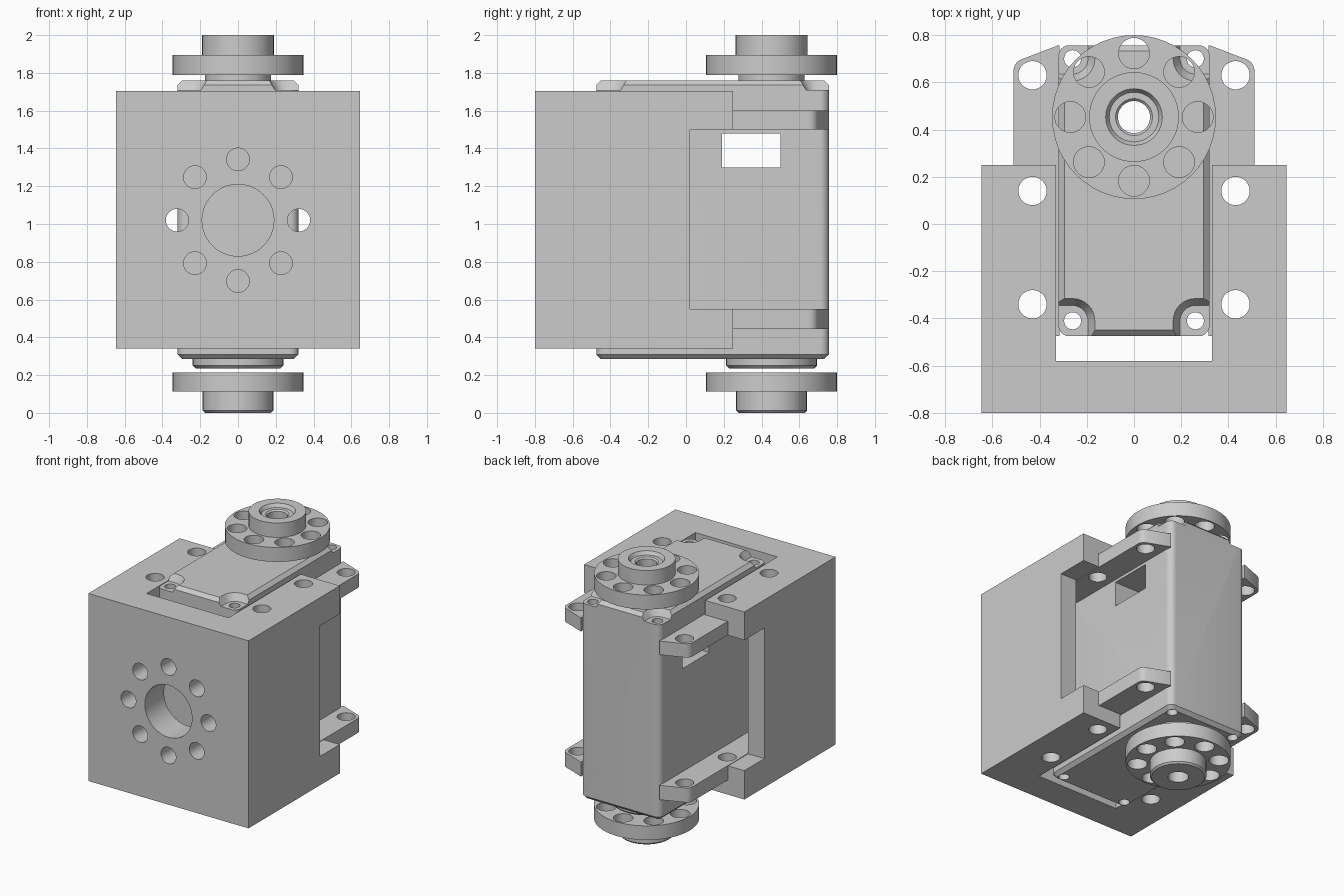
import bpy, bmesh, math

if "Cube" in bpy.data.objects:
    bpy.data.objects.remove(bpy.data.objects["Cube"], do_unlink=True)

grey = bpy.data.materials.new("plain_grey")
grey.use_nodes = True
grey.diffuse_color = (0.6, 0.6, 0.6, 1)
grey.node_tree.nodes["Principled BSDF"].inputs["Base Color"].default_value = (0.6, 0.6, 0.6, 1)

AXIS_Y = 0.453      # output shaft position
SIDES = 48


def finish(name, bm):
    bm.normal_update()
    bmesh.ops.recalc_face_normals(bm, faces=bm.faces)
    if bm.calc_volume(signed=True) < 0:
        bmesh.ops.reverse_faces(bm, faces=bm.faces)
    mesh = bpy.data.meshes.new(name)
    bm.to_mesh(mesh)
    bm.free()
    mesh.materials.append(grey)
    obj = bpy.data.objects.new(name, mesh)
    bpy.context.collection.objects.link(obj)
    return obj


def box_mesh(x0, x1, y0, y1, z0, z1):
    bm = bmesh.new()
    bmesh.ops.create_cube(bm, size=1)
    for v in bm.verts:
        v.co = ((x0, x1)[v.co.x > 0], (y0, y1)[v.co.y > 0], (z0, z1)[v.co.z > 0])
    bm.normal_update()
    return bm


def box(name, *bounds):
    return finish(name, box_mesh(*bounds))


def rod(x, y, r, z0, z1, along_y=False):
    """Round cutter along z, or along y with (x, y) read as (x, z)."""
    bm = bmesh.new()
    bmesh.ops.create_cone(bm, cap_ends=True, segments=SIDES, radius1=r, radius2=r, depth=z1 - z0)
    bmesh.ops.translate(bm, verts=bm.verts, vec=(0, 0, (z0 + z1) / 2))
    for v in bm.verts:
        a, b, c = v.co
        v.co = (a + x, c, b + y) if along_y else (a + x, b + y, c)
    return finish("cutter", bm)


def cut(obj, cutters):
    for c in cutters:
        mod = obj.modifiers.new("cut", "BOOLEAN")
        mod.operation = "DIFFERENCE"
        mod.solver = "EXACT"
        mod.object = c
    bpy.context.view_layer.update()
    deps = bpy.context.evaluated_depsgraph_get()
    mesh = bpy.data.meshes.new_from_object(obj.evaluated_get(deps))
    obj.modifiers.clear()
    obj.data = mesh
    for c in cutters:
        bpy.data.objects.remove(c, do_unlink=True)


def prism(name, outline, z0, z1):
    bm = bmesh.new()
    face = bm.faces.new([bm.verts.new((x, y, z0)) for x, y in outline])
    top = bmesh.ops.extrude_face_region(bm, geom=[face])["geom"]
    bmesh.ops.translate(bm, verts=[g for g in top if isinstance(g, bmesh.types.BMVert)], vec=(0, 0, z1 - z0))
    return finish(name, bm)


def lathe(name, profile):
    """Spin a closed (radius, z) outline around the shaft axis."""
    bm = bmesh.new()
    verts = [bm.verts.new((r, AXIS_Y, z)) for r, z in profile]
    edges = [bm.edges.new((a, b)) for a, b in zip(verts, verts[1:] + verts[:1])]
    bmesh.ops.spin(bm, geom=verts + edges, cent=(0, AXIS_Y, 0), axis=(0, 0, 1),
                   angle=math.tau, steps=SIDES, use_merge=True)
    bmesh.ops.remove_doubles(bm, verts=bm.verts, dist=0.0001)
    return finish(name, bm)


def ring_points(count, radius):
    return [(radius * math.sin(i * math.tau / count), radius * math.cos(i * math.tau / count))
            for i in range(count)]


# Mounting block: stepped cavity, side notches, screw and pattern holes
block = box("mounting_block", -0.645, 0.645, -0.8, 0.25, 0.34, 1.705)
cutters = [box("cutter", -0.33, 0.33, -0.58, 1, 0, 2),
           box("cutter", -0.515, 0.515, -0.58, 1, 0.445, 1.6),
           box("cutter", -1, 1, 0.02, 1, 0.55, 1.5),
           rod(0, 1.02, 0.19, -1, -0.5, True)]
cutters += [rod(x, 1.02 + z, 0.06, -1, -0.5, True) for x, z in ring_points(8, 0.322)]
cutters += [rod(s * 0.43, y, 0.06, 0, 2) for s in (-1, 1) for y in (0.14, -0.34)]
cut(block, cutters)

# Servo case: rounded uprights, then chamfered rims
bm = box_mesh(-0.32, 0.32, -0.475, 0.757, 0.285, 1.76)
uprights = [e for e in bm.edges if abs(e.verts[0].co.z - e.verts[1].co.z) > 1]
bmesh.ops.bevel(bm, geom=uprights, offset=0.045, segments=6, profile=0.5, affect="EDGES")
rims = [e for e in bm.edges if abs(e.verts[0].co.z - e.verts[1].co.z) < 0.001]
bmesh.ops.bevel(bm, geom=rims, offset=0.025, segments=1, affect="EDGES")
case = finish("servo_case", bm)


def corner_pocket(sx, y, sy):
    """Flared rounded pocket that opens out past one top corner."""
    bm = bmesh.new()
    for dx, dy in ((0, 0), (0.3, 0), (0, 0.3), (0.3, 0.3)):
        for r, z in ((0.065, 1.71), (0.1, 1.77)):
            for px, py in ring_points(32, r):
                bm.verts.new((sx * (0.26 + dx) + px, y + sy * dy + py, z))
    bmesh.ops.convex_hull(bm, input=bm.verts)
    bmesh.ops.delete(bm, geom=[v for v in bm.verts if not v.link_faces], context="VERTS")
    return finish("cutter", bm)


cutters = [box("cutter", -1, 1, 0.19, 0.5, 1.3, 1.48), rod(0, AXIS_Y, 0.068, 0, 2)]
for s in (-1, 1):
    for y, sy in ((-0.41, -1), (0.70, 1)):
        cutters += [corner_pocket(s, y, sy), rod(s * 0.26, y, 0.036, 0, 2)]
cut(case, cutters)

# Mounting ears with a rounded, slanted back corner
arc = [(0.46 + 0.05 * math.cos(a), 0.65 + 0.05 * math.sin(a))
       for a in [math.radians(d) for d in range(0, 66, 13)]]
outline = [(0.315, -0.475), (0.51, -0.475)] + arc + [(0.32, 0.757), (0.315, 0.757)]
ears = []
for side, s in (("left", 1), ("right", -1)):
    for level, z0, z1 in (("lower", 0.445, 0.55), ("upper", 1.5, 1.6)):
        ear = prism(f"{level}_{side}_ear", [(s * x, y) for x, y in outline], z0, z1)
        cut(ear, [rod(s * 0.43, y, 0.06, 0, 2) for y in (0.63, 0.14, -0.34)])
        ears.append(ear)

# Output horns, top and bottom, each with a ring of holes
top_horn = lathe("top_horn", [(0.068, 1.74), (0.175, 1.74), (0.175, 1.79), (0.347, 1.79), (0.347, 1.895),
                              (0.19, 1.895), (0.19, 2.0), (0.12, 2.0), (0.105, 1.975), (0.078, 1.975),
                              (0.068, 1.965)])
bottom_horn = lathe("bottom_horn", [(0.068, 0.215), (0.347, 0.215), (0.347, 0.112), (0.187, 0.112),
                                    (0.187, 0.012), (0.175, 0), (0.068, 0)])
for horn in (top_horn, bottom_horn):
    cut(horn, [rod(x, AXIS_Y + y, 0.065, -1, 3) for x, y in ring_points(8, 0.27)])

# Bearing cover under the case
cover = lathe("bearing_cover", [(0.068, 0.295), (0.24, 0.295), (0.24, 0.25), (0.225, 0.235), (0.068, 0.235)])

# Smooth the round walls, keep the edges sharp
bpy.ops.object.select_all(action="DESELECT")
for obj in [block, case, top_horn, bottom_horn, cover] + ears:
    obj.select_set(True)
    bpy.context.view_layer.objects.active = obj
bpy.ops.object.shade_smooth_by_angle(angle=math.radians(30))
